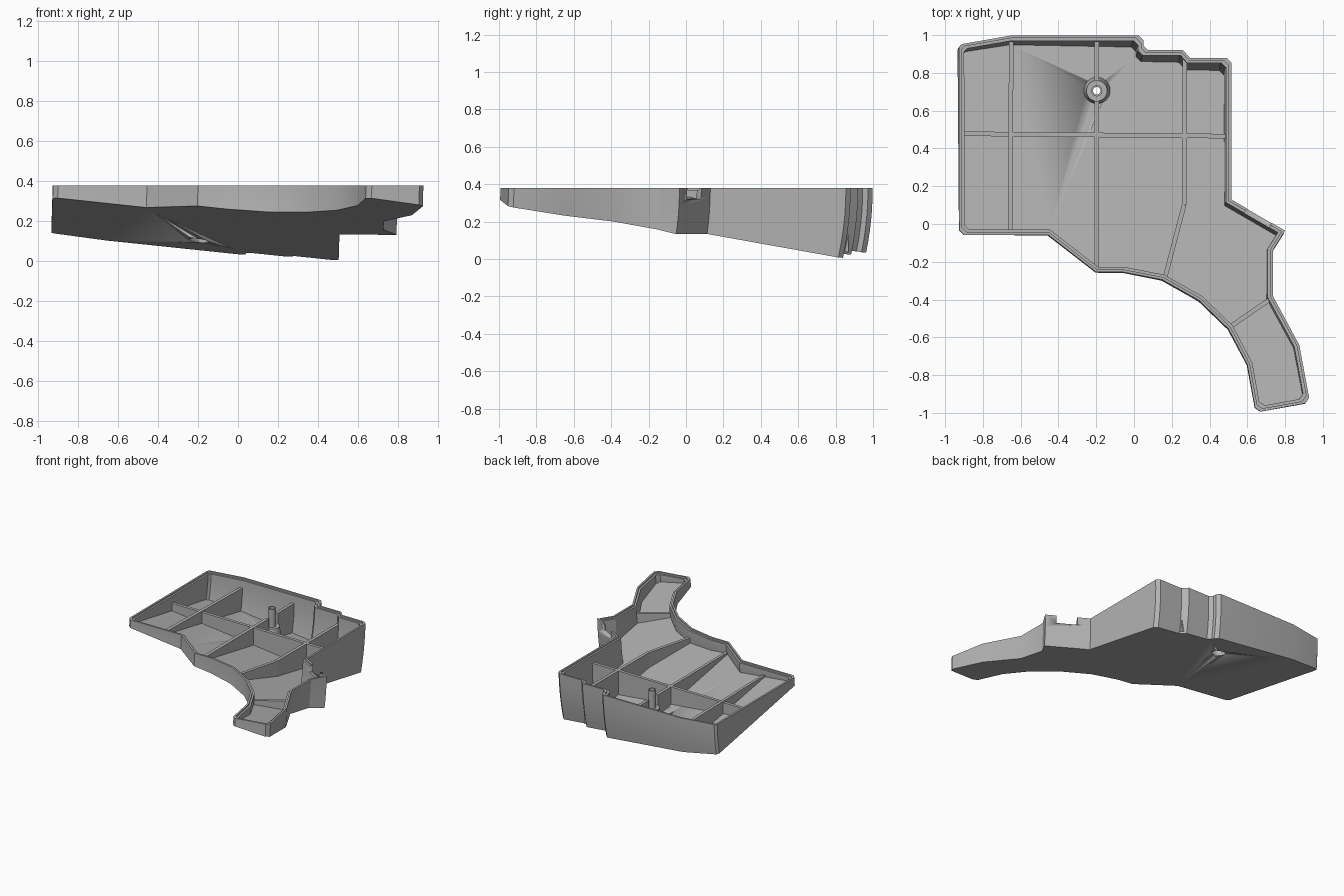
import bpy, bmesh, math
from mathutils import Vector, Matrix

cube = bpy.data.objects.get("Cube")
if cube:
    bpy.data.objects.remove(cube, do_unlink=True)

TOP, WALL, FLOOR, RIB_TOP = 0.38, 0.028, 0.028, 0.31

grey = bpy.data.materials.new("plain grey")
grey.use_nodes = True
grey.diffuse_color = (0.45, 0.45, 0.45, 1)
grey.node_tree.nodes["Principled BSDF"].inputs["Base Color"].default_value = (0.45, 0.45, 0.45, 1)


def base_z(x, y):
    """Height of the sloping underside."""
    return 0.209 - 0.108 * x - 0.18 * y


def make(name, bm, angle=30):
    bmesh.ops.recalc_face_normals(bm, faces=bm.faces)
    mesh = bpy.data.meshes.new(name)
    bm.to_mesh(mesh)
    bm.free()
    mesh.materials.append(grey)
    obj = bpy.data.objects.new(name, mesh)
    bpy.context.collection.objects.link(obj)
    bpy.ops.object.select_all(action='DESELECT')
    obj.select_set(True)
    bpy.context.view_layer.objects.active = obj
    bpy.ops.object.shade_smooth_by_angle(angle=math.radians(angle))
    return obj


# Plan outline, clockwise; the third value is the corner chamfer
C = 0.025
OUTLINE = [(-.927, .95, .015), (-.65, .998, 0), (.05, .998, C), (.05, .92, C),
           (.26, .92, 0), (.295, .88, 0), (.515, .88, C), (.515, .13, 0),
           (.8, -.035, 0), (.735, -.14, 0), (.735, -.38, 0), (.875, -.64, 0),
           (.932, -.945, C), (.645, -.997, C), (.6, -.745, 0), (.5, -.555, 0),
           (.345, -.405, 0), (.15, -.295, 0), (-.055, -.255, 0), (-.2, -.255, 0),
           (-.455, -.057, 0), (-.925, -.057, C)]


def outline(inset):
    """Mitred inset of the plan, with its corners chamfered."""
    pts = [Vector(p[:2]) for p in OUTLINE]
    n, moved, result = len(pts), [], []
    for i, p in enumerate(pts):
        a = (p - pts[i - 1]).normalized()
        b = (pts[(i + 1) % n] - p).normalized()
        na, nb = Vector((a.y, -a.x)), Vector((b.y, -b.x))
        moved.append(p + (na + nb) * inset / (1 + na.dot(nb)))
    for i, p in enumerate(moved):
        c = OUTLINE[i][2]
        if c:
            result.append(p + (moved[i - 1] - p).normalized() * c)
            result.append(p + (moved[(i + 1) % n] - p).normalized() * c)
        else:
            result.append(p)
    return result


def wall_ring(bm, inset, t, top, lift):
    """Ring of the wall: t = 0 at the rim, 1 at the bottom, bowed to the front."""
    ring = []
    for p in outline(inset):
        depth = (TOP - base_z(p.x, p.y)) * t
        x, y = p.x - 0.03 * depth, p.y - 0.28 * depth ** 2
        ring.append(bm.verts.new((x, y, top + (base_z(x, y) + lift - top) * t)))
    return ring


# Tray: outer wall, stepped rim, inner wall and floor in one closed shell
bm = bmesh.new()
steps = 5
rings = [wall_ring(bm, 0, 1 - i / steps, TOP, 0) for i in range(steps + 1)]
rings.append(wall_ring(bm, WALL / 2, 0, TOP, 0))
rings += [wall_ring(bm, WALL / 2, 0, TOP - .012, 0)]
rings += [wall_ring(bm, WALL, i / steps, TOP - .012, FLOOR) for i in range(steps + 1)]
for lower, upper in zip(rings, rings[1:]):
    for i in range(len(lower)):
        j = (i + 1) % len(lower)
        bm.faces.new((lower[i], lower[j], upper[j], upper[i]))
caps = [bm.faces.new(rings[0]), bm.faces.new(rings[-1])]
bmesh.ops.triangulate(bm, faces=caps)
tray = make("tray", bm)


def cut(target, cutter):
    mod = target.modifiers.new("cut", 'BOOLEAN')
    mod.operation, mod.solver, mod.object = 'DIFFERENCE', 'EXACT', cutter
    bpy.ops.object.select_all(action='DESELECT')
    target.select_set(True)
    bpy.context.view_layer.objects.active = target
    bpy.ops.object.modifier_apply(modifier=mod.name)
    bpy.data.objects.remove(cutter, do_unlink=True)


# Screw hole through the floor
PX, PY = -0.197, 0.705
bm = bmesh.new()
bmesh.ops.create_cone(bm, cap_ends=True, segments=32, radius1=.05, radius2=.05, depth=.3,
                      matrix=Matrix.Translation((PX, PY, .1)))
cut(tray, make("hole_cutter", bm))

# Notch in the slanted side wall
bm = bmesh.new()
slant = Matrix.Rotation(math.atan2(-.165, .285), 4, 'Z')
bmesh.ops.create_cube(bm, size=1, matrix=Matrix.Translation((.66, .04, .39)) @ slant
                      @ Matrix.Diagonal((.15, .12, .14, 1)))
cut(tray, make("notch_cutter", bm))


# Stiffening ribs, level on top and rooted in the sloping floor
def rib(name, *path, width=.024):
    bm = bmesh.new()
    for a, b in zip(path, path[1:]):
        a, b = Vector(a), Vector(b)
        d = (b - a).normalized()
        side = Vector((d.y, -d.x)) * width / 2
        plan = [a - side, b - side, b + side, a + side]
        low = [bm.verts.new((p.x, p.y, base_z(*p) + FLOOR / 2)) for p in plan]
        high = [bm.verts.new((p.x, p.y, max(RIB_TOP, base_z(*p) + FLOOR + .012)))
                for p in plan]
        bm.faces.new(low)
        bm.faces.new(high)
        for i in range(4):
            j = (i + 1) % 4
            bm.faces.new((low[i], low[j], high[j], high[i]))
    make(name, bm)


rib("right_rib", (-.65, .965), (-.655, -.04))
rib("middle_rib_back", (PX, .965), (PX, PY + .055))
rib("middle_rib_front", (PX, PY - .055), (PX, -.235))
rib("left_rib", (.27, .87), (.265, .1), (.165, -.28))
rib("cross_rib", (-.915, .478), (.5, .465))
rib("tail_rib", (.515, -.54), (.725, -.395))

# Hollow screw post on a tapered boss, turned from a closed profile
foot = base_z(PX, PY) + FLOOR / 2
profile = [(.05, foot), (.05, .19), (.02, .2), (.02, .372), (.029, .372),
           (.029, .23), (.055, .23), (.072, foot)]
bm = bmesh.new()
verts = [bm.verts.new((r, 0, z)) for r, z in profile]
edges = [bm.edges.new((verts[i - 1], verts[i])) for i in range(len(verts))]
bmesh.ops.spin(bm, geom=verts + edges, cent=(0, 0, 0), axis=(0, 0, 1),
               angle=math.tau, steps=32)
bmesh.ops.remove_doubles(bm, verts=bm.verts, dist=1e-4)
bmesh.ops.translate(bm, verts=bm.verts, vec=(PX, PY, 0))
make("screw_post", bm)
